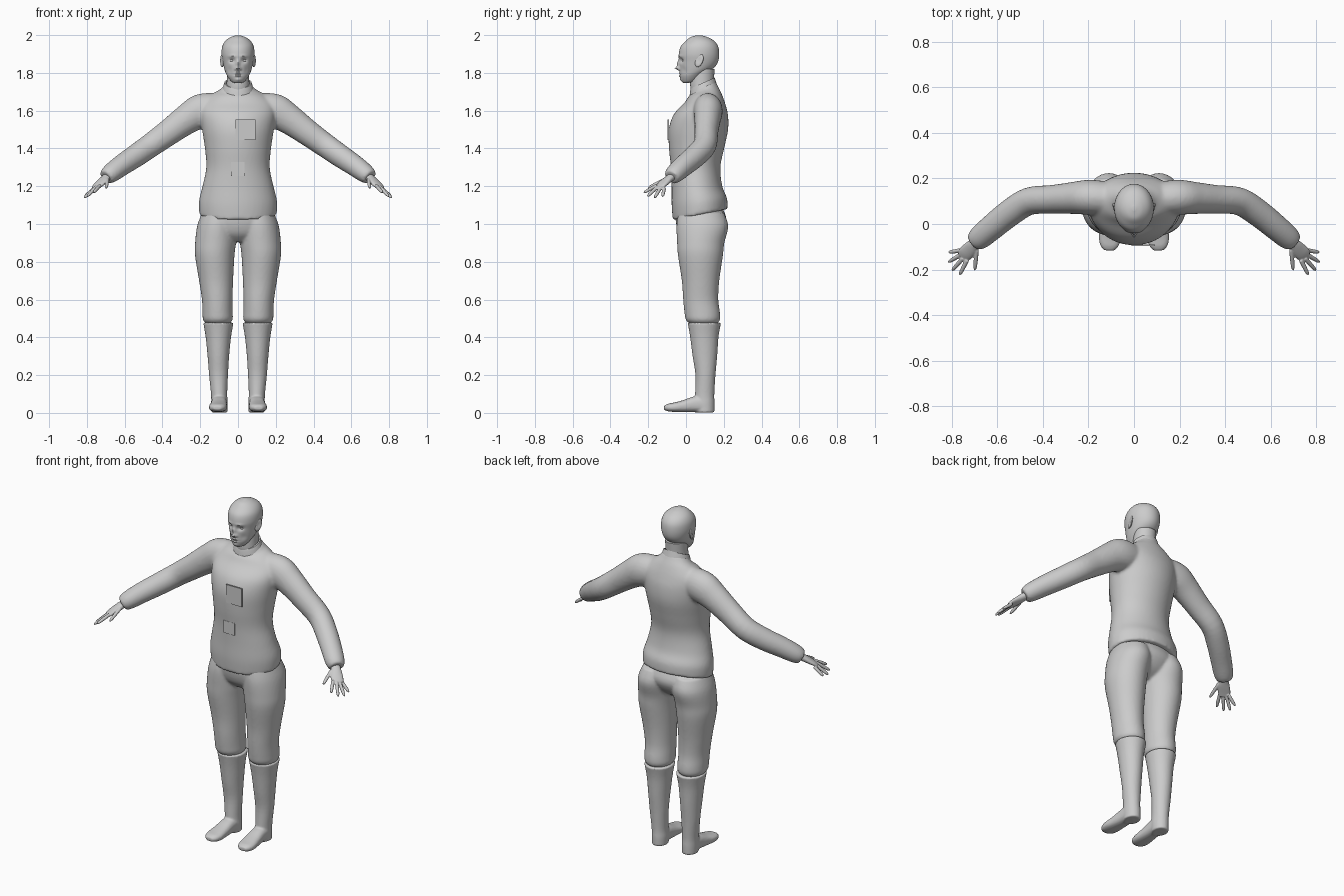
import bpy, bmesh, math
from mathutils import Vector

grey = bpy.data.materials.new("light_grey")
grey.diffuse_color = (0.6, 0.6, 0.6, 1)


def spline(rows, steps):
    """Catmull-Rom interpolation of number rows."""
    if steps < 2:
        return rows
    out = []
    for i in range(len(rows) - 1):
        a, b, c, d = (rows[max(i - 1, 0)], rows[i], rows[i + 1], rows[min(i + 2, len(rows) - 1)])
        for s in range(steps):
            t = s / steps
            out.append([0.5 * (2 * q + (r - p) * t + (2 * p - 5 * q + 4 * r - w) * t * t
                               + (3 * q - p - 3 * r + w) * t ** 3) for p, q, r, w in zip(a, b, c, d)])
    return out + [rows[-1]]


def skin(bm, rings, seg, power=1.0):
    """Closed skin over rings of (centre, u axis, v axis)."""
    def bend(v):
        return math.copysign(abs(v) ** power, v)
    loops = []
    for c, u, v in rings:
        angles = [2 * math.pi * k / seg for k in range(seg)]
        loops.append([bm.verts.new(c + u * bend(math.cos(a)) + v * bend(math.sin(a))) for a in angles])
    for lo, hi in zip(loops, loops[1:]):
        for k in range(seg):
            bm.faces.new((lo[k], lo[(k + 1) % seg], hi[(k + 1) % seg], hi[k]))
    bm.faces.new(loops[0])
    bm.faces.new(loops[-1])


def stack(bm, rows, side=1, seg=48, steps=4, power=1.0):
    """Level rings: z, centre x, half width, front y, back y, tilt."""
    rings = []
    for z, cx, hx, yf, yb, tilt in spline(rows, steps):
        h = (yb - yf) / 2
        rings.append((Vector((cx * side, (yf + yb) / 2, z)), Vector((hx, 0, 0)), Vector((0, h, h * tilt))))
    skin(bm, rings, seg, power)


def tube(bm, rows, side=1, seg=24, steps=4, power=1.0):
    """Rings along a path: x, y, z, flat radius, upright radius."""
    rows = spline(rows, steps)
    pts = [Vector((r[0] * side, r[1], r[2])) for r in rows]
    rings = []
    for i, r in enumerate(rows):
        t = (pts[min(i + 1, len(pts) - 1)] - pts[max(i - 1, 0)]).normalized()
        u = t.cross(Vector((0, 0, 1))).normalized()
        rings.append((pts[i], u * r[3], u.cross(t) * r[4]))
    skin(bm, rings, seg, power)


def ball(bm, centre, size):
    made = bmesh.ops.create_uvsphere(bm, u_segments=20, v_segments=14, radius=1)
    for v in made["verts"]:
        v.co = Vector(centre) + Vector([a * b for a, b in zip(v.co, size)])


def finish(name, bm, voxel=0, smooth=0):
    bmesh.ops.recalc_face_normals(bm, faces=bm.faces)
    me = bpy.data.meshes.new(name)
    bm.to_mesh(me)
    bm.free()
    me.materials.append(grey)
    ob = bpy.data.objects.new(name, me)
    bpy.context.collection.objects.link(ob)
    bpy.context.view_layer.objects.active = ob
    ob.select_set(True)
    bpy.ops.object.shade_smooth_by_angle(angle=math.radians(40))
    ob.select_set(False)
    if voxel:  # blend overlapping parts into one skin
        m = ob.modifiers.new("blend", "REMESH")
        m.mode, m.voxel_size, m.use_smooth_shade = "VOXEL", voxel, True
        s = ob.modifiers.new("soften", "SMOOTH")
        s.factor, s.iterations = 0.5, smooth
    return ob


# Sweater: body and both sleeves
bm = bmesh.new()
stack(bm, [(1.05, 0, .205, -.07, .22, .2), (1.12, 0, .207, -.076, .217, .12), (1.2, 0, .188, -.076, .192, 0),
           (1.3, 0, .168, -.08, .182, 0), (1.4, 0, .175, -.09, .202, 0), (1.5, 0, .19, -.091, .223, 0),
           (1.58, 0, .2, -.065, .222, 0), (1.64, 0, .19, -.01, .207, 0), (1.685, 0, .14, .015, .187, .1),
           (1.71, 0, .095, .03, .168, .3), (1.73, 0, .076, .03, .155, .45)])
for s in (-1, 1):
    tube(bm, [(.06, .11, 1.60, .07, .085), (.13, .113, 1.605, .075, .088), (.2, .117, 1.595, .077, .092),
              (.27, .114, 1.555, .07, .08), (.36, .108, 1.49, .063, .07), (.46, .1, 1.418, .061, .064),
              (.54, .052, 1.362, .06, .061), (.62, -.012, 1.308, .057, .056), (.675, -.058, 1.267, .053, .05),
              (.70, -.078, 1.247, .042, .04)], s)
finish("sweater", bm, .009, 5)

# Standing collar
bm = bmesh.new()
stack(bm, [(1.70, 0, .085, .018, .165, .45), (1.735, 0, .076, .022, .155, .45), (1.747, 0, .072, .026, .152, .45),
           (1.747, 0, .064, .034, .146, .45), (1.72, 0, .06, .04, .14, .45)], steps=1)
finish("collar", bm)

# Trousers: hips and both legs
bm = bmesh.new()
stack(bm, [(1.09, 0, .18, -.05, .19, 0), (1.02, 0, .2, -.055, .215, 0), (.95, 0, .18, -.035, .18, 0),
           (.905, 0, .09, .01, .12, 0)])
for s in (-1, 1):
    stack(bm, [(1.06, .1, .09, -.04, .2, 0), (.99, .11, .106, -.05, .224, 0), (.9, .119, .108, -.047, .203, 0),
               (.83, .123, .104, -.042, .195, 0), (.7, .116, .09, -.022, .176, 0), (.6, .11, .081, -.015, .171, 0),
               (.53, .108, .08, -.008, .18, 0), (.495, .107, .079, -.002, .18, 0), (.475, .107, .066, .015, .168, 0)], s)
finish("trousers", bm, .008, 4)

# Tall boots
for s, side in ((-1, "left"), (1, "right")):
    bm = bmesh.new()
    stack(bm, [(.478, .104, .08, .008, .187, 0), (.46, .104, .077, .012, .182, 0), (.4, .104, .067, .022, .172, 0),
               (.3, .104, .057, .035, .165, 0), (.2, .103, .05, .05, .156, 0), (.1, .1, .043, .048, .15, 0),
               (.05, .098, .044, .045, .151, 0), (.002, .098, .042, .05, .15, 0)], s, 32)
    tube(bm, [(.098, .11, .048, .043, .048), (.1, .05, .046, .042, .042), (.103, -.01, .036, .045, .032),
              (.106, -.06, .03, .048, .025), (.108, -.095, .028, .04, .02), (.109, -.116, .027, .022, .011)],
         s, 28, 4, .8)
    finish(side + "_boot", bm, .006, 2)

# Hands: palm, four fingers, thumb
fingers = [((.732, -.158, 1.203), (.765, -.223, 1.166)), ((.75, -.15, 1.198), (.798, -.204, 1.146)),
           ((.758, -.134, 1.193), (.814, -.167, 1.138)), ((.758, -.115, 1.19), (.812, -.124, 1.146)),
           ((.69, -.115, 1.235), (.698, -.202, 1.19))]
for s, side in ((-1, "left"), (1, "right")):
    bm = bmesh.new()
    tube(bm, [(.67, -.055, 1.268, .026, .022), (.695, -.08, 1.247, .025, .02), (.715, -.105, 1.228, .032, .018),
              (.738, -.128, 1.208, .034, .014), (.753, -.143, 1.193, .03, .01)], s)
    for a, b in fingers:
        a, b = Vector(a), Vector(b)
        rows = [(*a.lerp(b, t), r, r) for t, r in ((0, .0095), (.5, .0095), (.85, .008), (1, .004))]
        tube(bm, rows, s, 12, 2)
    finish(side + "_hand", bm, .0035, 2)

# Head, with the face raised and hollowed by soft bumps
bm = bmesh.new()
stack(bm, [(1.748, 0, .018, -.006, .045, .1), (1.757, 0, .037, -.019, .07, .15), (1.79, 0, .06, -.029, .115, .2),
           (1.82, 0, .072, -.033, .15, .1), (1.86, 0, .081, -.036, .17, 0), (1.90, 0, .087, -.038, .176, 0),
           (1.94, 0, .083, -.028, .17, 0), (1.97, 0, .066, 0, .148, 0), (1.99, 0, .038, .025, .112, 0),
           (1.999, 0, .008, .058, .078, 0)], 1, 112, 7)
bumps = [(0, 1.824, .011, .009, .024), (0, 1.848, .009, .018, .013), (-.014, 1.82, .006, .006, .007),
         (.014, 1.82, .006, .006, .007), (-.032, 1.866, .015, .011, -.013), (.032, 1.866, .015, .011, -.013),
         (-.03, 1.889, .02, .006, .004), (.03, 1.889, .02, .006, .004), (0, 1.798, .016, .005, .007),
         (0, 1.784, .015, .005, .007), (0, 1.791, .02, .0025, -.005), (0, 1.764, .016, .009, .006),
         (-.045, 1.815, .012, .018, -.004), (.045, 1.815, .012, .018, -.004)]
for v in bm.verts:
    if v.co.y < .05:
        x, z = v.co.x, v.co.z
        v.co.y -= sum(h * math.exp(-((x - bx) / w) ** 2 - ((z - bz) / t) ** 2) for bx, bz, w, t, h in bumps)
finish("head", bm)

# Neck
bm = bmesh.new()
stack(bm, [(1.68, 0, .068, .03, .15, 0), (1.74, 0, .06, .022, .146, 0), (1.82, 0, .06, .03, .152, 0)])
finish("neck", bm)

# Eyes and ears
for s, side in ((-1, "left"), (1, "right")):
    bm = bmesh.new()
    ball(bm, (.032 * s, -.006, 1.866), (.014, .014, .011))
    finish(side + "_eye", bm)
    bm = bmesh.new()
    ball(bm, (.084 * s, .07, 1.865), (.01, .021, .034))
    for v in bm.verts:  # lean back, flare the rear edge, hollow the outer face
        d = ((v.co.y - .067) / .013) ** 2 + ((v.co.z - 1.867) / .02) ** 2
        v.co.x += s * ((v.co.y - .07) * .3 - .007 * math.exp(-d) * (v.co.x * s > .084))
        v.co.y += (v.co.z - 1.865) * .25
    finish(side + "_ear", bm)

# Flat patches on chest and belly
for name, x0, x1, z0, z1, y in (("chest_patch", -.012, .092, 1.445, 1.552, -.097),
                                ("belly_patch", -.036, .034, 1.255, 1.328, -.083)):
    bm = bmesh.new()
    bmesh.ops.create_cube(bm, size=1)
    for v in bm.verts:
        v.co = ((x0 + x1) / 2 + v.co.x * (x1 - x0), y + .004 + v.co.y * .008, (z0 + z1) / 2 + v.co.z * (z1 - z0))
    finish(name, bm)
